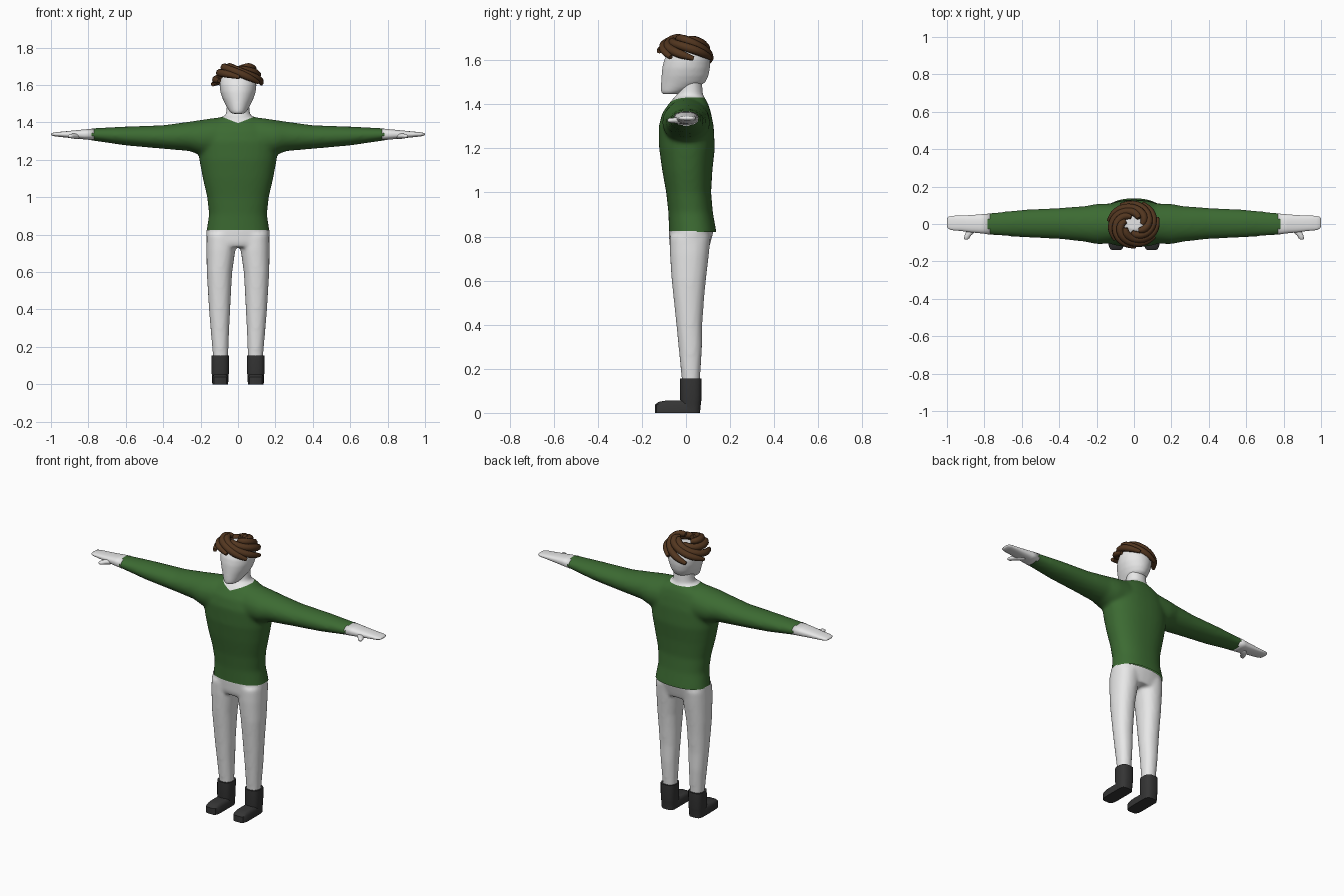
import bpy, bmesh, math
from mathutils import Vector

if "Cube" in bpy.data.objects:
    bpy.data.objects.remove(bpy.data.objects["Cube"])


def material(name, rgb):
    m = bpy.data.materials.new(name)
    m.diffuse_color = (*rgb, 1)
    m.use_nodes = True
    m.node_tree.nodes["Principled BSDF"].inputs["Base Color"].default_value = m.diffuse_color
    return m


GREY = material("pale_grey", (0.8, 0.8, 0.8))
GREEN = material("sweater_green", (0.045, 0.145, 0.032))
BLACK = material("boot_black", (0.035, 0.035, 0.035))
BROWN = material("hair_brown", (0.085, 0.037, 0.014))


def loft(bm, sections, axis="z", side=1, n=32, power=2.0):
    """Closed tube through (position, a_min, a_max, b_min, b_max) sections."""
    rings = []
    for p, a0, a1, b0, b1 in sections:
        ring = []
        for i in range(n):
            t = 2 * math.pi * (i + 0.5) / n
            c, s = math.cos(t), math.sin(t)
            a = (a0 + a1) / 2 + (a1 - a0) / 2 * math.copysign(abs(c) ** (2 / power), c)
            b = (b0 + b1) / 2 + (b1 - b0) / 2 * math.copysign(abs(s) ** (2 / power), s)
            co = (a * side, b, p) if axis == "z" else (p * side, a, b)
            ring.append(bm.verts.new(co))
        rings.append(ring)
    for lo, hi in zip(rings, rings[1:]):
        for i in range(n):
            j = (i + 1) % n
            bm.faces.new((lo[i], lo[j], hi[j], hi[i]))
    bm.faces.new(rings[0])
    bm.faces.new(rings[-1])


def finish(name, bm, mats, smooth=True):
    bmesh.ops.recalc_face_normals(bm, faces=bm.faces[:])
    me = bpy.data.meshes.new(name)
    bm.to_mesh(me)
    bm.free()
    ob = bpy.data.objects.new(name, me)
    bpy.context.collection.objects.link(ob)
    for m in mats:
        me.materials.append(m)
    for p in me.polygons:
        p.use_smooth = smooth
    return ob


def bake(ob):
    """Replace an object by its evaluated mesh."""
    dg = bpy.context.evaluated_depsgraph_get()
    me = bpy.data.meshes.new_from_object(ob.evaluated_get(dg))
    new = bpy.data.objects.new(ob.name + "_mesh", me)
    bpy.context.collection.objects.link(new)
    name = ob.name
    bpy.data.objects.remove(ob)
    new.name = name
    return new


def fuse(ob, voxel, rounds):
    """Blend overlapping lofts into one smooth skin."""
    r = ob.modifiers.new("fuse", "REMESH")
    r.mode = "VOXEL"
    r.voxel_size = voxel
    r.use_smooth_shade = True
    s = ob.modifiers.new("soften", "SMOOTH")
    s.factor = 0.5
    s.iterations = rounds
    return bake(ob)


def cut(bm, co, no, keep=lambda f: True, clear=False):
    faces = [f for f in bm.faces if keep(f.calc_center_median())]
    geom = faces + list({e for f in faces for e in f.edges}) + list({v for f in faces for v in f.verts})
    bmesh.ops.bisect_plane(bm, geom=geom, plane_co=co, plane_no=no, clear_outer=clear)


# sweater with neck: torso, arms and neck fused, then trimmed at hem and cuffs
bm = bmesh.new()
torso = [(0.76, .172, -.077, .14), (0.82, .168, -.077, .138), (0.91, .155, -.08, .122),
         (1.0, .165, -.09, .114), (1.1, .188, -.108, .12), (1.2, .207, -.122, .131),
         (1.3, .215, -.124, .126), (1.36, .19, -.108, .114), (1.40, .15, -.08, .102),
         (1.43, .09, -.055, .085)]
loft(bm, [(z, -w, w, f, b) for z, w, f, b in torso], power=2.3)
neck = [(1.36, .09, -.075, .1), (1.42, .08, -.058, .086), (1.44, .066, -.042, .078),
        (1.47, .062, -.036, .076), (1.54, .06, -.03, .07)]
loft(bm, [(z, -w, w, f, b) for z, w, f, b in neck])
for side in (1, -1):
    loft(bm, [(.05, -.09, .09, 1.21, 1.43), (.12, -.105, .11, 1.21, 1.425), (.2, -.108, .108, 1.225, 1.413),
              (.26, -.095, .096, 1.247, 1.404), (.4, -.08, .086, 1.259, 1.385), (.6, -.071, .076, 1.277, 1.378),
              (.78, -.058, .058, 1.303, 1.369), (.86, -.05, .05, 1.31, 1.362)], "x", side)
body = fuse(finish("sweater_and_neck", bm, [GREEN, GREY]), 0.011, 8)
bm = bmesh.new()
bm.from_mesh(body.data)
cut(bm, (0, 0, .82), (0, 0, -1), clear=True)
for side in (1, -1):
    cut(bm, (.782 * side, 0, 0), (side, 0, 0), clear=True)
    # v-shaped collar edge
    cut(bm, (0, 0, 1.396), (-.4 * side, 0, 1),
        lambda c: c.z > 1.36 and abs(c.x) < .1 and c.y < .01 and c.x * side > -.012)
cut(bm, (0, 0, 1.43), (0, 0, 1), lambda c: c.z > 1.4 and c.y > -.02)
for f in bm.faces:
    c = f.calc_center_median()
    edge = 1.396 + .4 * abs(c.x) if c.y < 0 else 1.43
    f.material_index = int(abs(c.x) < .1 and c.z > min(edge, 1.43))
bm.to_mesh(body.data)
bm.free()

# hands
for side, label in ((1, "left"), (-1, "right")):
    bm = bmesh.new()
    loft(bm, [(.77, -.056, .056, 1.305, 1.367), (.82, -.05, .052, 1.309, 1.363),
              (.87, -.045, .048, 1.314, 1.358), (.93, -.037, .045, 1.32, 1.352),
              (.975, -.033, .044, 1.325, 1.348), (.994, -.025, .038, 1.329, 1.344),
              (1.0, -.012, .025, 1.333, 1.34)], "x", side, 24, 2.6)
    finish(label + "_hand", bm, [GREY])
    # thumb, lofted forward from the palm
    bm = bmesh.new()
    rings = [(.01, .845, .03, .016), (-.035, .868, .027, .015), (-.06, .888, .018, .012),
             (-.077, .895, .014, .01), (-.084, .898, .007, .005)]
    loft(bm, [(y, x - w, x + w, 1.327 - h, 1.327 + h) for y, x, w, h in rings], "z", side, 16)
    for v in bm.verts:
        v.co.y, v.co.z = v.co.z, v.co.y
    finish(label + "_thumb", bm, [GREY])

# head
bm = bmesh.new()
head = [(1.446, .03, -.108, -.03), (1.456, .043, -.113, .0), (1.475, .056, -.114, .05),
        (1.50, .07, -.113, .088), (1.53, .084, -.111, .102), (1.565, .095, -.108, .109),
        (1.60, .099, -.1, .11), (1.63, .094, -.084, .099), (1.655, .074, -.062, .078),
        (1.673, .04, -.03, .045)]
loft(bm, [(z, -w, w, f, b) for z, w, f, b in head])
fuse(finish("head", bm, [GREY]), 0.008, 3)

# hair: thick locks swirling out from the crown
for k in range(7):
    curve = bpy.data.curves.new("hair_lock", "CURVE")
    curve.dimensions = "3D"
    curve.bevel_depth = 0.019
    curve.bevel_resolution = 2
    curve.use_fill_caps = True
    curve.materials.append(BROWN)
    sp = curve.splines.new("NURBS")
    n = 11
    sp.points.add(n - 1)
    sp.use_endpoint_u = True
    for i, p in enumerate(sp.points):
        t = i / (n - 1)
        ang = k * 2 * math.pi / 7 + 3.0 * t
        r = 0.045 + 0.085 * t ** 0.8
        x, y = r * math.cos(ang) * 1.03, r * math.sin(ang) * .93
        z = 1.692 - 0.078 * t ** 1.5 - 0.13 * y + 0.012 * math.sin(4 * t + 2.1 * k)
        p.co = (x - .003, y - .002, z, 1)
        p.radius = (0.7, 1, 1.1)[min(i, 2)] if i < n - 2 else (0.9, 0.55)[i - n + 2]
    lock = bpy.data.objects.new("hair_lock_%d" % (k + 1), curve)
    bpy.context.collection.objects.link(lock)
    bake(lock)

# trousers: hips and legs fused
bm = bmesh.new()
hips = [(.735, .155, -.066, .1), (.76, .168, -.075, .108), (.82, .17, -.078, .124), (.88, .165, -.078, .12)]
loft(bm, [(z, -w, w, f, b) for z, w, f, b in hips], power=2.3)
legs = [(.80, .01, .168, -.074, .112), (.72, .014, .169, -.073, .104), (.6, .031, .167, -.065, .09),
        (.515, .036, .162, -.056, .082), (.4, .042, .155, -.044, .074), (.3, .047, .147, -.034, .073),
        (.16, .052, .135, -.02, .064), (.1, .055, .132, -.016, .06)]
for side in (1, -1):
    loft(bm, legs, "z", side, power=2.2)
pants = fuse(finish("trousers", bm, [GREY]), 0.011, 5)
bm = bmesh.new()
bm.from_mesh(pants.data)
cut(bm, (0, 0, .825), (0, 0, 1), clear=True)
bm.to_mesh(pants.data)
bm.free()

# boots
for side, label in ((1, "left"), (-1, "right")):
    bm = bmesh.new()
    loft(bm, [(.0, .052, .138, -.02, .064), (.05, .05, .14, -.025, .069), (.06, .048, .142, -.027, .071),
              (.155, .048, .142, -.027, .072)], "z", side, 16, 2.8)
    loft(bm, [(0, .052, .138, -.141, .064), (.038, .052, .138, -.141, .064),
              (.05, .058, .132, -.125, .06), (.056, .066, .124, -.09, .05)], "z", side, 16, 4.5)
    boot = finish(label + "_boot", bm, [BLACK])
    bpy.ops.object.select_all(action="DESELECT")
    boot.select_set(True)
    bpy.context.view_layer.objects.active = boot
    bpy.ops.object.shade_smooth_by_angle(angle=math.radians(35))
